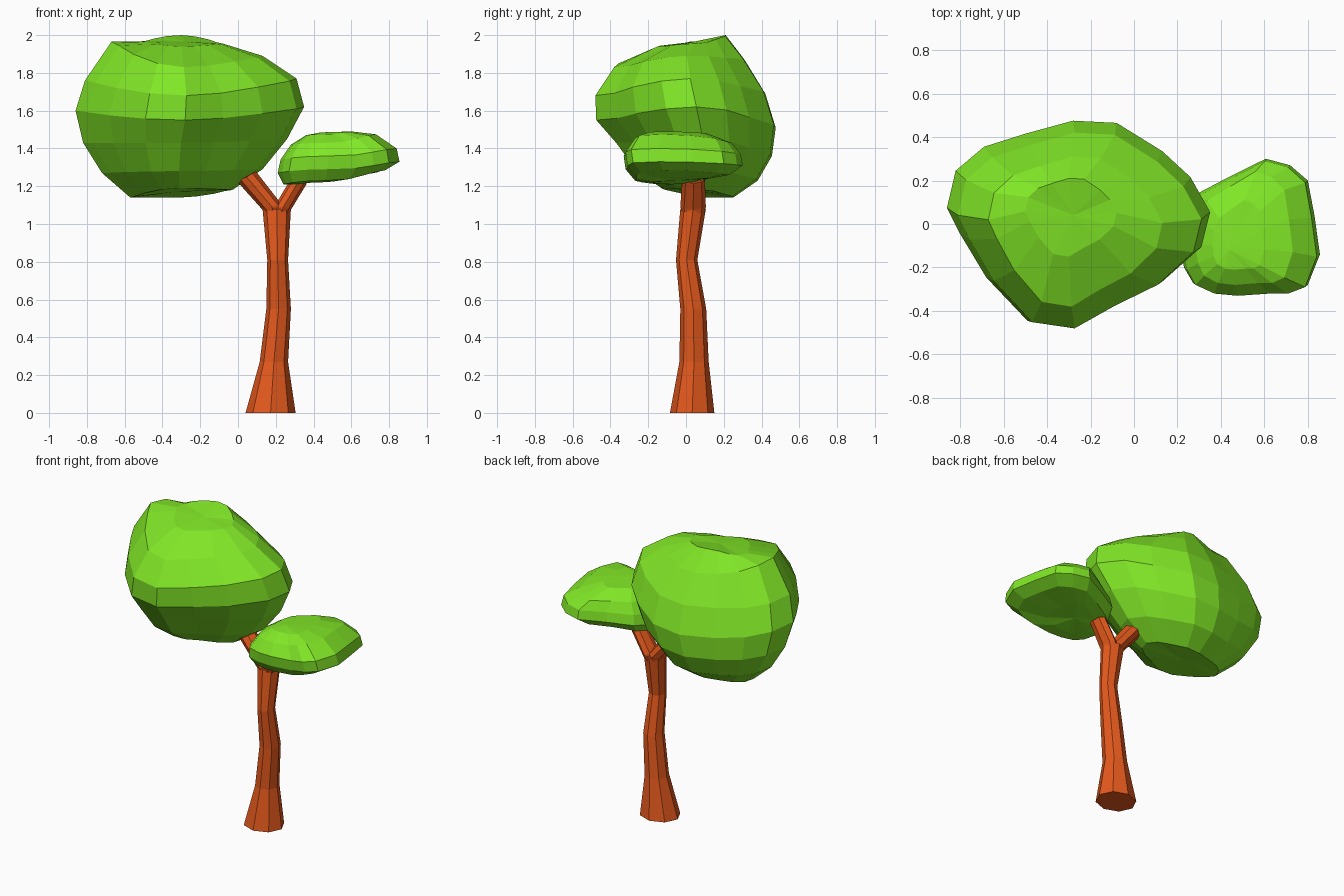
import bpy, bmesh
from math import sin, cos, tau


def material(name, rgb):
    m = bpy.data.materials.new(name)
    m.diffuse_color = (*rgb, 1)
    return m


leaf = material("leaf_green", (0.22, 0.80, 0.02))
bark = material("bark", (0.78, 0.10, 0.012))


def loft(parts, outline, name, mat, poles=None):
    """Stack flat-faced rings. Each ring stretches the outline to
    (xmin, xmax, ymin, ymax, z_right, z_back, z_left, z_front)."""
    n = len(outline)
    x0, x1 = min(p[0] for p in outline), max(p[0] for p in outline)
    y0, y1 = min(p[1] for p in outline), max(p[1] for p in outline)
    bm = bmesh.new()
    for rings in parts:
        loops = []
        for xa, xb, ya, yb, zr, zb, zl, zf in rings:
            loop = []
            for i, (px, py) in enumerate(outline):
                a = tau * i / n
                c, s = cos(a), sin(a)
                z = (zr if c > 0 else zl) * c * c + (zb if s > 0 else zf) * s * s
                loop.append(bm.verts.new((xa + (xb - xa) * (px - x0) / (x1 - x0),
                                          ya + (yb - ya) * (py - y0) / (y1 - y0), z)))
            loops.append(loop)
        for lo, hi in zip(loops, loops[1:]):
            for i in range(n):
                j = (i + 1) % n
                bm.faces.new((lo[i], lo[j], hi[j], hi[i]))
        # close the ends with a fan to a pole, or a flat cap
        for k, loop in enumerate((loops[0], loops[-1])):
            if poles:
                tip = bm.verts.new(poles[k])
                for i in range(n):
                    bm.faces.new((loop[i], loop[(i + 1) % n], tip))
            else:
                bm.faces.new(loop)
    bmesh.ops.recalc_face_normals(bm, faces=bm.faces)
    me = bpy.data.meshes.new(name)
    bm.to_mesh(me)
    bm.free()
    me.materials.append(mat)
    ob = bpy.data.objects.new(name, me)
    bpy.context.collection.objects.link(ob)
    return ob


# trunk with two forked branches
octagon = [(cos(tau * i / 8), sin(tau * i / 8)) for i in range(8)]
trunk = [(xa, xb, ya, yb, z, z, z, z) for xa, xb, ya, yb, z in (
    (0.04, 0.305, -0.085, 0.15, 0.0),
    (0.115, 0.265, -0.035, 0.12, 0.27),
    (0.15, 0.28, -0.03, 0.107, 0.55),
    (0.155, 0.265, -0.053, 0.06, 0.81),
    (0.13, 0.28, -0.03, 0.105, 1.08))]
left_branch = [(0.145, 0.24, -0.015, 0.09, 1.04, 1.04, 1.04, 1.04),
               (0.13, 0.23, -0.03, 0.105, 1.105, 1.09, 1.075, 1.09),
               (0.00, 0.09, -0.02, 0.10, 1.285, 1.25, 1.22, 1.25)]
right_branch = [(0.18, 0.265, -0.015, 0.09, 1.04, 1.04, 1.04, 1.04),
                (0.20, 0.28, -0.03, 0.105, 1.075, 1.09, 1.105, 1.09),
                (0.28, 0.365, -0.02, 0.10, 1.215, 1.23, 1.24, 1.23)]
loft([trunk, left_branch, right_branch], octagon, "trunk", bark)

# large crown
large_plan = [(0.35, 0.06), (0.26, 0.22), (0.13, 0.34), (-0.08, 0.47),
              (-0.28, 0.48), (-0.50, 0.42), (-0.69, 0.36), (-0.82, 0.25),
              (-0.86, 0.08), (-0.80, -0.04), (-0.68, -0.24), (-0.49, -0.44),
              (-0.28, -0.47), (-0.08, -0.36), (0.13, -0.26), (0.31, -0.10)]
large_rings = [
    (-0.57, -0.03, -0.13, 0.25, 1.18, 1.14, 1.14, 1.19),
    (-0.72, 0.13, -0.26, 0.38, 1.29, 1.23, 1.27, 1.28),
    (-0.82, 0.26, -0.37, 0.455, 1.45, 1.36, 1.43, 1.43),
    (-0.86, 0.35, -0.475, 0.475, 1.62, 1.51, 1.60, 1.55),
    (-0.81, 0.31, -0.48, 0.42, 1.77, 1.69, 1.76, 1.68),
    (-0.67, 0.13, -0.38, 0.31, 1.89, 1.87, 1.965, 1.83),
    (-0.50, -0.08, -0.15, 0.21, 1.955, 2.00, 1.965, 1.94)]
loft([large_rings], large_plan, "large_crown", leaf,
     [(-0.33, 0.08, 1.17), (-0.28, 0.04, 1.965)])

# small crown
small_plan = [(0.855, -0.14), (0.83, 0.04), (0.80, 0.20), (0.72, 0.27),
              (0.61, 0.30), (0.45, 0.22), (0.30, 0.14), (0.24, 0.03),
              (0.22, -0.10), (0.24, -0.20), (0.28, -0.27), (0.37, -0.31),
              (0.48, -0.32), (0.63, -0.31), (0.72, -0.31), (0.80, -0.28)]
small_rings = [
    (0.32, 0.60, -0.18, 0.12, 1.25, 1.24, 1.21, 1.22),
    (0.24, 0.78, -0.27, 0.23, 1.285, 1.26, 1.21, 1.23),
    (0.21, 0.855, -0.32, 0.30, 1.33, 1.31, 1.27, 1.29),
    (0.225, 0.84, -0.33, 0.29, 1.40, 1.37, 1.34, 1.36),
    (0.28, 0.73, -0.28, 0.24, 1.475, 1.43, 1.42, 1.43),
    (0.36, 0.60, -0.21, 0.11, 1.49, 1.48, 1.47, 1.475)]
loft([small_rings], small_plan, "small_crown", leaf,
     [(0.45, -0.03, 1.23), (0.44, -0.12, 1.485)])
